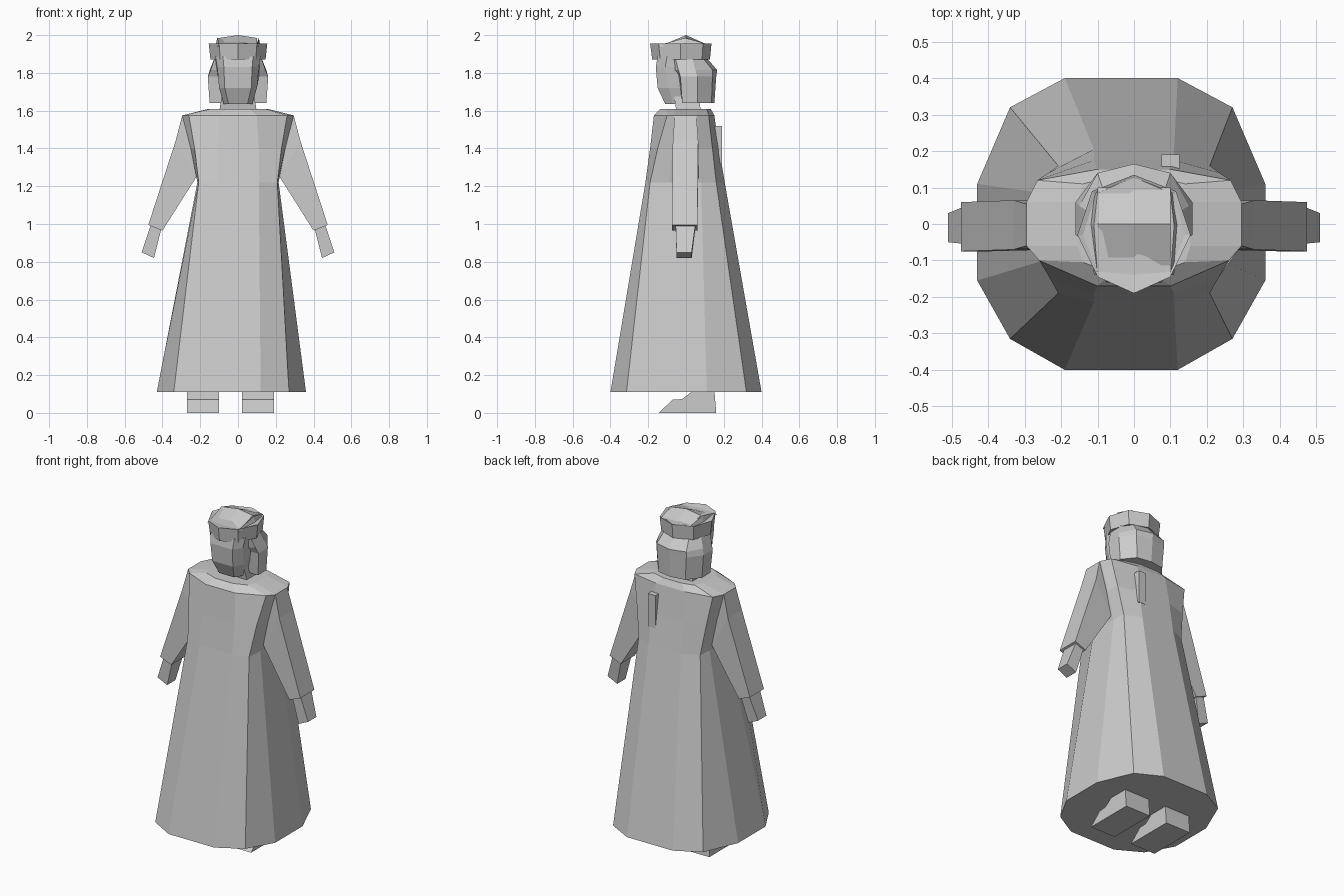
import bpy, bmesh

grey = bpy.data.materials.new("light grey")
grey.diffuse_color = (0.6, 0.6, 0.6, 1)


def loft(name, rings):
    """Skin a stack of equal-length point rings and cap both ends."""
    bm = bmesh.new()
    vs = [[bm.verts.new(p) for p in r] for r in rings]
    n = len(vs[0])
    for a, b in zip(vs, vs[1:]):
        for i in range(n):
            j = (i + 1) % n
            bm.faces.new((a[i], a[j], b[j], b[i]))
    bm.faces.new(vs[0][::-1])
    bm.faces.new(vs[-1])
    bmesh.ops.recalc_face_normals(bm, faces=bm.faces)
    me = bpy.data.meshes.new(name)
    bm.to_mesh(me)
    bm.free()
    me.materials.append(grey)
    ob = bpy.data.objects.new(name, me)
    bpy.context.collection.objects.link(ob)
    return ob


def level(z, half, cx=0):
    """Mirrored ring at height z: right half runs from front to back."""
    right = [(cx + x, y, z) for x, y in half]
    left = [(cx - x, y, z) for x, y in reversed(half) if x > 0]
    return right + left


# robe: wide hem, waist, shoulders, collar
loft("robe", [
    level(0.11, [(.155, -.40), (.305, -.315), (.395, -.155), (.395, .11), (.305, .32), (.155, .40)], -.035),
    level(1.22, [(.11, -.215), (.208, -.19), (.215, -.09), (.215, .08), (.208, .16), (.11, .205)]),
    level(1.40, [(.11, -.19), (.23, -.15), (.25, -.07), (.25, .07), (.235, .14), (.11, .175)]),
    level(1.575, [(.10, -.17), (.26, -.10), (.295, -.06), (.295, .06), (.265, .12), (.10, .15)]),
    level(1.61, [(.06, -.135), (.14, -.105), (.155, -.06), (.155, .06), (.14, .11), (.06, .13)]),
])

# sleeves and hands: each ring is (outer x, z), (inner x, z), front y, back y
sleeve = [((.295, 1.575), (.20, 1.55), -.06, .055),
          ((.33, 1.44), (.22, 1.25), -.07, .065),
          ((.475, .995), (.40, .965), -.075, .06)]
hand = [((.46, 1.0), (.405, .98), -.055, .05),
        ((.51, .85), (.445, .82), -.05, .03)]
for side, s in (("right", 1), ("left", -1)):
    for part, rows in (("sleeve", sleeve), ("hand", hand)):
        loft(f"{side}_{part}", [
            [(s * o[0], f, o[1]), (s * o[0], b, o[1]), (s * i[0], b, i[1]), (s * i[0], f, i[1])]
            for o, i, f, b in rows])

# shoes with a sloping toe
shoe = [(-.145, 0), (.16, 0), (.15, .12), (.04, .12), (-.02, .073), (-.07, .07)]
for side, x in (("right", .02), ("left", -.27)):
    loft(f"{side}_shoe", [[(x + d, y, z) for y, z in shoe] for d in (0, .17)])

# neck leaning forward
loft("neck", [level(1.59, [(.10, -.05), (.10, .08)]),
              level(1.72, [(.08, -.07), (.08, .06)])])

# face with a tapered jaw
loft("face", [
    level(1.635, [(.05, -.11), (.075, -.07), (.075, 0)]),
    level(1.72, [(.07, -.15), (.10, -.09), (.10, .02)]),
    level(1.83, [(.075, -.16), (.11, -.11), (.12, .03)]),
    level(1.89, [(.08, -.15), (.12, -.10), (.12, .03)]),
])

# hair block round the back and sides
loft("hair", [
    level(1.64, [(.08, -.02), (.15, -.02), (.15, .06), (.09, .135), (0, .15)]),
    level(1.78, [(.09, -.04), (.16, -.03), (.16, .06), (.10, .14), (0, .16)]),
    level(1.815, [(.09, -.07), (.145, -.04), (.15, .05), (.10, .14), (0, .165)]),
    level(1.89, [(.09, -.09), (.12, -.06), (.12, .03), (.08, .08), (0, .10)]),
])

# hat band and ridged crown
band = [(0, -.19), (.10, -.145), (.155, -.03), (.115, .09), (0, .135)]
inner = [(0, -.14), (.10, -.13), (.14, -.03), (.105, .08), (0, .125)]
loft("hat_band", [level(1.87, [(x * .94, y * .94) for x, y in band]),
                  level(1.955, band),
                  level(1.95, inner)])
loft("hat_crown", [
    [(-.11, -.14, 1.94), (.11, -.14, 1.94), (.12, 0, 1.94), (.11, .09, 1.94),
     (0, .13, 1.94), (-.11, .09, 1.94), (-.12, 0, 1.94)],
    [(-.10, -.14, 1.948), (.10, -.14, 1.948), (.11, -.005, 1.985), (.10, .085, 1.96),
     (0, .128, 1.95), (-.10, .085, 1.96), (-.11, -.005, 1.985)],
])
loft("crown_ridge", [[(x, -.13, 1.945), (x, 0, 1.985 if x else 2.0), (x, .10, 1.955)]
                     for x in (-.10, 0, .10)])

# small block on the back
loft("back_block", [level(z, [(.025, .13), (.025, .19)], .1) for z in (1.32, 1.52)])
